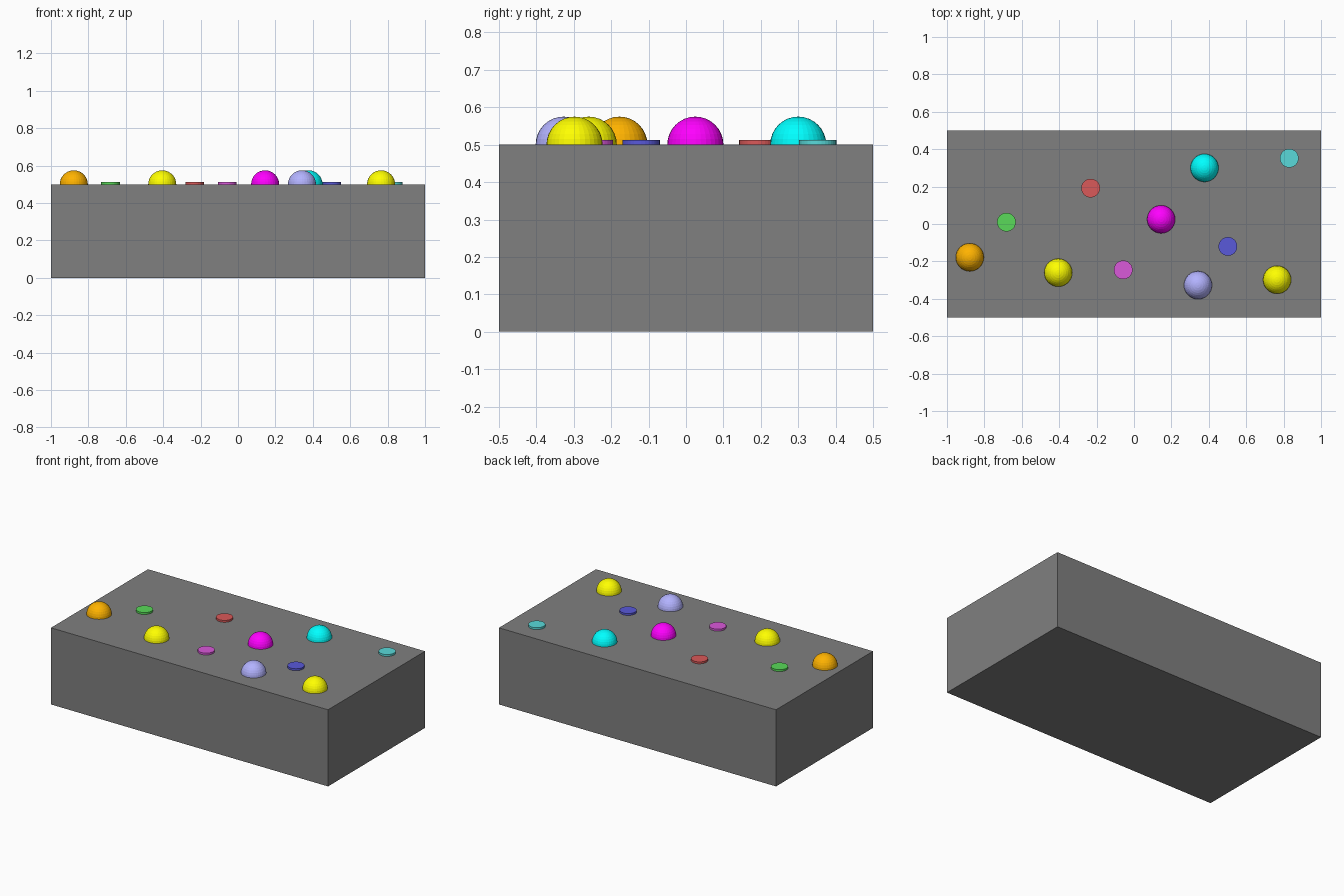
import bpy

if "Cube" in bpy.data.objects:
    bpy.data.objects.remove(bpy.data.objects["Cube"])

R_DOME, R_DISC, TOP = 0.075, 0.05, 0.5


def paint(obj, name, rgb):
    mat = bpy.data.materials.get(name) or bpy.data.materials.new(name)
    mat.diffuse_color = (*rgb, 1)
    mat.use_nodes = True
    mat.node_tree.nodes["Principled BSDF"].inputs["Base Color"].default_value = mat.diffuse_color
    obj.data.materials.append(mat)


def dome(name, x, y, rgb):
    # ball sunk halfway into the top of the block
    bpy.ops.mesh.primitive_uv_sphere_add(segments=32, ring_count=16, radius=R_DOME,
                                         location=(x, y, TOP))
    obj = bpy.context.object
    obj.name = name + "_ball"
    paint(obj, name + "_ball", rgb)


def disc(name, x, y, rgb):
    # thin marker sunk halfway into the top of the block
    bpy.ops.mesh.primitive_cylinder_add(vertices=32, radius=R_DISC, depth=0.025,
                                        location=(x, y, TOP))
    obj = bpy.context.object
    obj.name = name + "_disc"
    paint(obj, name + "_disc", rgb)


# Main block
bpy.ops.mesh.primitive_cube_add(size=1, location=(0, 0, TOP / 2))
block = bpy.context.object
block.name = "block"
block.scale = (2, 1, TOP)
bpy.ops.object.transform_apply(location=False, rotation=False, scale=True)
paint(block, "block_grey", (0.214, 0.214, 0.214))

# Half balls
for args in (
    ("orange", -0.878, -0.178, (1, 0.45, 0)),
    ("left_yellow", -0.405, -0.26, (1, 1, 0)),
    ("magenta", 0.145, 0.025, (1, 0, 1)),
    ("cyan", 0.377, 0.30, (0, 1, 1)),
    ("lavender", 0.342, -0.327, (0.45, 0.45, 1)),
    ("right_yellow", 0.765, -0.298, (1, 1, 0)),
):
    dome(*args)

# Flat discs
for args in (
    ("green", -0.682, 0.01, (0.1, 0.7, 0.1)),
    ("red", -0.232, 0.192, (0.7, 0.1, 0.1)),
    ("pink", -0.058, -0.245, (0.7, 0.1, 0.7)),
    ("blue", 0.502, -0.12, (0.1, 0.1, 0.7)),
    ("teal", 0.83, 0.352, (0.1, 0.7, 0.7)),
):
    disc(*args)
